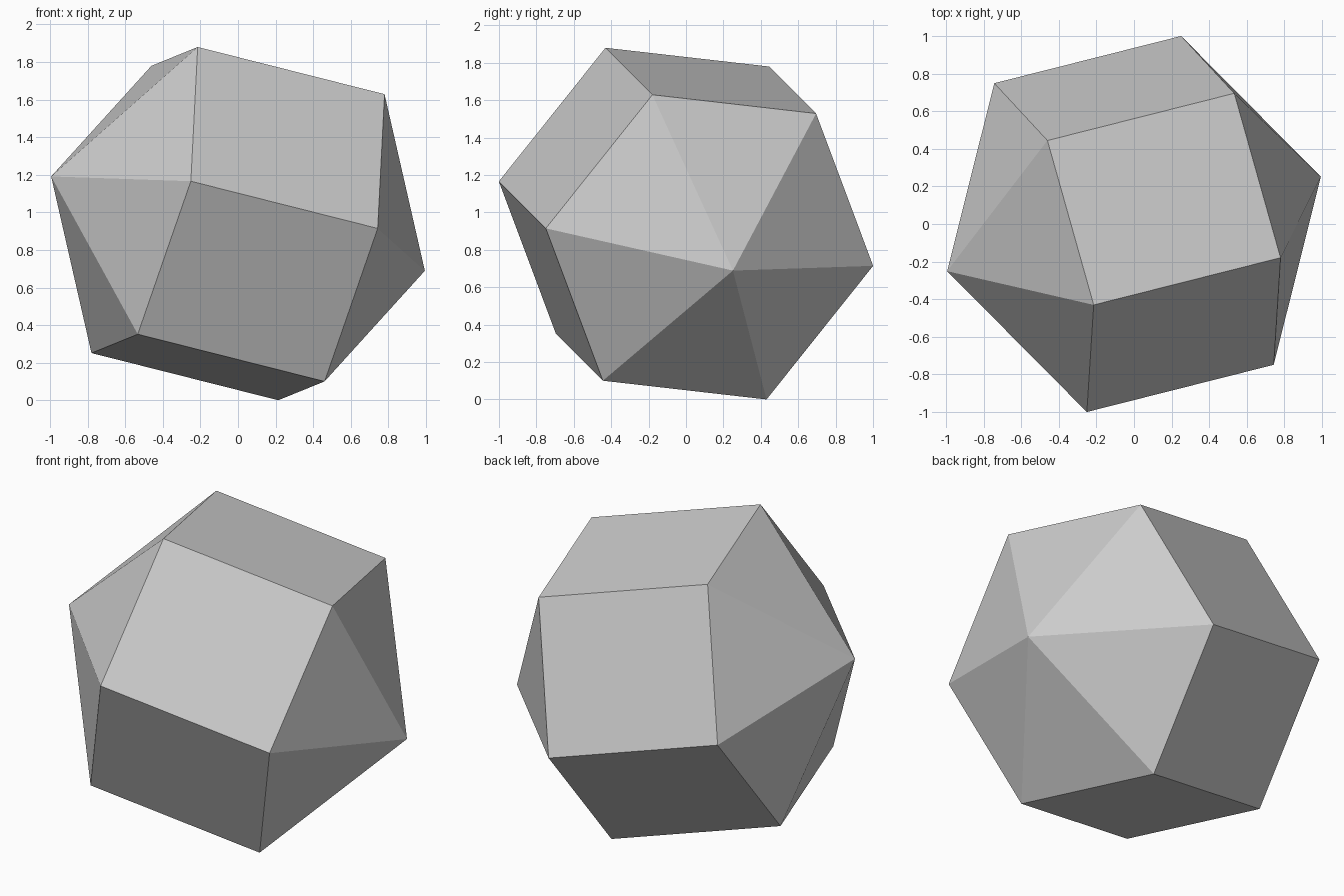
import bpy, bmesh, math
from mathutils import Matrix, Vector

cube = bpy.data.objects.get("Cube")
if cube:
    bpy.data.objects.remove(cube, do_unlink=True)

# Stone colour
stone = bpy.data.materials.new("plain_grey")
stone.use_nodes = True
grey = (0.6, 0.6, 0.6, 1.0)
stone.diffuse_color = grey
stone.node_tree.nodes["Principled BSDF"].inputs["Base Color"].default_value = grey

# Hexagonal prism whose ends are raised into pyramids; all slanted edges match the prism length
HALF = 0.528
RADIUS = HALF * math.sqrt(3)
bm = bmesh.new()
bmesh.ops.create_cone(bm, cap_ends=True, cap_tris=False, segments=6,
                      radius1=RADIUS, radius2=RADIUS, depth=2 * HALF)
bm.normal_update()
caps = [f for f in bm.faces if len(f.verts) == 6]
poked = bmesh.ops.poke(bm, faces=caps)
for v in poked["verts"]:
    v.co = (0, 0, math.copysign(2 * HALF, v.co.z))

# Tilt: prism axis along local z, one ring corner along local y
axis = Vector((0.495, 0.125, -0.125)).normalized()
corner = Vector((0.285, -0.305, 0.815))
corner = (corner - axis * corner.dot(axis)).normalized()
side = corner.cross(axis)
tilt = Matrix((side, corner, axis)).transposed()
bmesh.ops.transform(bm, matrix=tilt.to_4x4(), verts=bm.verts)

# Rest the lowest corner on the ground
lowest = min(v.co.z for v in bm.verts)
bmesh.ops.translate(bm, vec=(0, 0, -lowest), verts=bm.verts)
bmesh.ops.recalc_face_normals(bm, faces=bm.faces)

mesh = bpy.data.meshes.new("faceted_stone")
bm.to_mesh(mesh)
bm.free()
mesh.materials.append(stone)
bpy.context.collection.objects.link(bpy.data.objects.new("faceted_stone", mesh))
